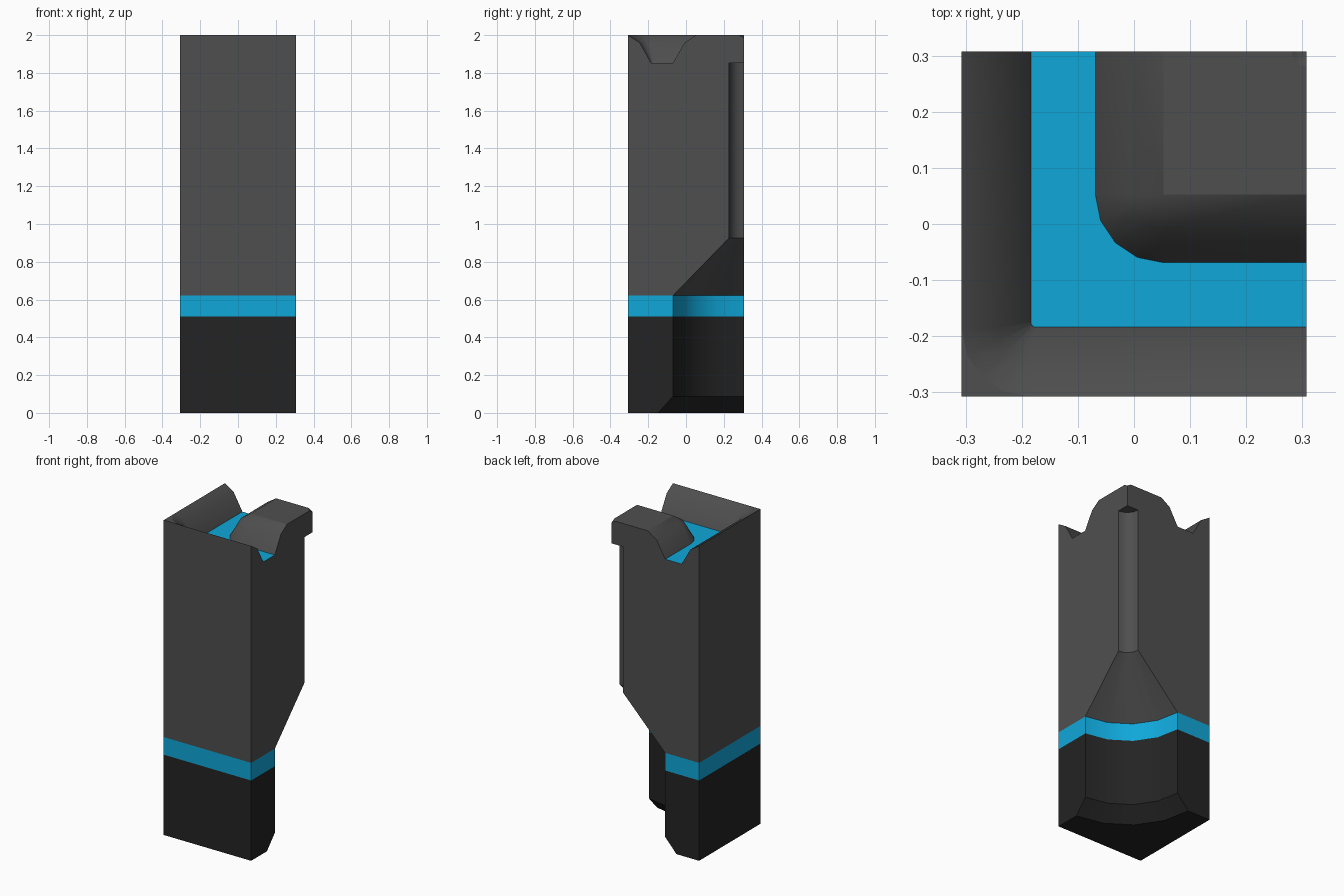
import bpy, bmesh
from math import sin, cos, pi, radians

if "Cube" in bpy.data.objects:
    bpy.data.objects.remove(bpy.data.objects["Cube"])

H = 0.307      # half width; the round bore is centred on the corner (H, H)
SEG = 4        # facets per quarter turn


def material(name, rgb):
    m = bpy.data.materials.new(name)
    m.diffuse_color = (*rgb, 1)
    m.use_nodes = True
    m.node_tree.nodes["Principled BSDF"].inputs["Base Color"].default_value = m.diffuse_color
    return m


grey = material("dark grey", (0.078, 0.078, 0.078))
blue = material("bright blue", (0.005, 0.39, 0.70))
black = material("near black", (0.017, 0.017, 0.017))


def arc(cx, cy, r, z):
    """Quarter arc on the -x -y side of a centre."""
    return [(cx - r * sin(i * pi / 2 / SEG), cy - r * cos(i * pi / 2 / SEG), z)
            for i in range(SEG + 1)]


def section(z, r):
    """Square outline with a round bite taken out of the (H, H) corner."""
    return [(-H, H, z), (-H, -H, z), (H, -H, z)] + arc(H, H, r, z)


def channel_line(d, r, z):
    """L-shaped line at distance d with a rounded corner."""
    return [(H, d, z)] + arc(d + r, d + r, r, z) + [(d, H, z)]


def strip(a, b, closed=False):
    n = len(a)
    return [[a[i], a[(i + 1) % n], b[(i + 1) % n], b[i]]
            for i in range(n if closed else n - 1)]


def build(name, groups):
    """groups: list of (material, faces given as point lists)."""
    bm = bmesh.new()
    verts = {}
    for slot, (_, faces) in enumerate(groups):
        for pts in faces:
            loop = []
            for p in pts:
                key = tuple(round(c, 5) for c in p)
                if key not in verts:
                    verts[key] = bm.verts.new(p)
                if verts[key] not in loop:
                    loop.append(verts[key])
            if len(loop) > 2:
                f = bm.faces.new(loop)
                f.material_index = slot
                f.smooth = True
    bmesh.ops.recalc_face_normals(bm, faces=bm.faces[:])
    me = bpy.data.meshes.new(name)
    bm.to_mesh(me)
    bm.free()
    for m, _ in groups:
        me.materials.append(m)
    me.set_sharp_from_angle(angle=radians(30))
    ob = bpy.data.objects.new(name, me)
    bpy.context.collection.objects.link(ob)
    return ob


R, PIPE, DIMPLE = 0.375, 0.08, 0.026

# Lower body with chamfered bore mouth
s0, s1, s2, s3 = (section(0, 0.455), section(0.088, R),
                  section(0.51, R), section(0.622, R))
build("lower_body", [(black, [s0] + strip(s0, s1, True) + strip(s1, s2, True))])

# Coloured band
build("band", [(blue, strip(s2, s3, True))])

# Upper body: groove lines from island edge out to the rim
lines = [channel_line(*a) for a in (
    (0.053, 0.0, 2.0), (-0.008, 0.061, 1.96), (-0.069, 0.122, 1.852),
    (-0.184, 0.01, 1.852), (-0.245, 0.06, 1.96), (-H, 0.12, 2.0))]
floor = strip(lines[2], lines[3])
top = [f for i in (0, 1, 3, 4) for f in strip(lines[i], lines[i + 1])]
top.append(lines[5][1:-1] + [(-H, -H, 2)])

# Island top with a small conical dimple
dimple = arc(H, H, DIMPLE, 2.0)
tip = (H, H, 1.985)
top.append(lines[0] + dimple[::-1])
top += [[dimple[i], dimple[i + 1], tip] for i in range(SEG)]

# Funnel, narrow pipe and pipe ceiling
rings = [arc(H, H, R, 0.622), arc(H, H, PIPE, 0.925), arc(H, H, PIPE, 1.852)]
bore = strip(rings[0], rings[1]) + strip(rings[1], rings[2])
bore.append(rings[2] + [(H, H, 1.852)])

# Outer walls and the two cut walls that show the groove profile
walls = [[(-H, -H, .622), (H, -H, .622), (H, -H, 2), (-H, -H, 2)],
         [(-H, -H, .622), (-H, H, .622), (-H, H, 2), (-H, -H, 2)]]
cut = ([(H, -H, .622)] + [r[0] for r in rings] + [(H, H, 1.852), tip, dimple[0]]
       + [l[0] for l in lines])
walls += [cut, [(y, x, z) for x, y, z in cut]]
build("upper_body", [(grey, top + bore + walls), (blue, floor)])
